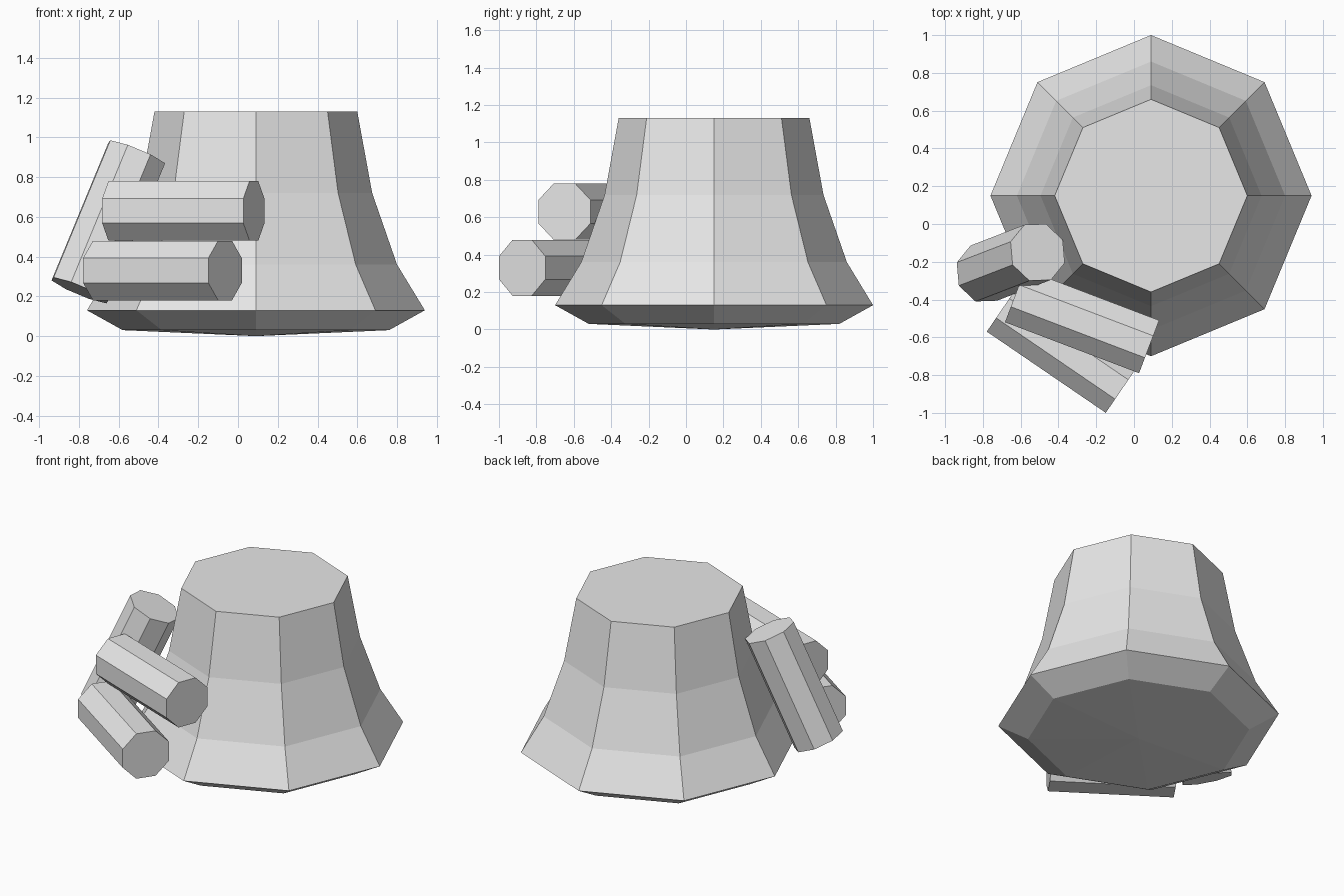
import bpy, bmesh, math
from mathutils import Vector

cube = bpy.data.objects.get("Cube")
if cube:
    bpy.data.objects.remove(cube, do_unlink=True)

SIDES = 8

grey = bpy.data.materials.new("plain_grey")
grey.use_nodes = True
grey.diffuse_color = (0.8, 0.8, 0.8, 1)
grey.node_tree.nodes["Principled BSDF"].inputs["Base Color"].default_value = (0.8, 0.8, 0.8, 1)


def add_object(name, bm):
    bmesh.ops.recalc_face_normals(bm, faces=bm.faces)
    mesh = bpy.data.meshes.new(name)
    bm.to_mesh(mesh)
    bm.free()
    mesh.materials.append(grey)
    obj = bpy.data.objects.new(name, mesh)
    bpy.context.collection.objects.link(obj)
    return obj


def add_ring(bm, radius, z, start=0.0):
    step = 2 * math.pi / SIDES
    return [bm.verts.new((radius * math.cos(start + i * step),
                          radius * math.sin(start + i * step), z))
            for i in range(SIDES)]


def bridge(bm, low, high):
    for i in range(SIDES):
        j = (i + 1) % SIDES
        bm.faces.new((low[i], low[j], high[j], high[i]))


# Flared stump with a flat top and a shallow pointed underside
def make_stump(name, centre, profile):
    bm = bmesh.new()
    rings = [add_ring(bm, r, z) for r, z in profile]
    for low, high in zip(rings, rings[1:]):
        bridge(bm, low, high)
    bm.faces.new(rings[-1])
    tip = bm.verts.new((0, 0, 0))
    for i in range(SIDES):
        bm.faces.new((tip, rings[0][(i + 1) % SIDES], rings[0][i]))
    add_object(name, bm).location = centre


# Eight-sided log between two end centres; roll turns it about its axis
def make_log(name, start, end, roll, radius=0.162):
    start, end = Vector(start), Vector(end)
    axis = end - start
    bm = bmesh.new()
    turn = math.atan2(axis.y, axis.x) + math.radians(roll)
    low = add_ring(bm, radius, 0, turn)
    high = add_ring(bm, radius, axis.length, turn)
    bridge(bm, low, high)
    bm.faces.new(low[::-1])
    bm.faces.new(high)
    spin = Vector((0, 0, 1)).rotation_difference(axis)
    for v in bm.verts:
        v.co = spin @ v.co
    add_object(name, bm).location = start


make_stump("stump", (0.09, 0.15, 0),
           [(0.67, 0.03), (0.85, 0.13), (0.71, 0.36), (0.585, 0.72), (0.51, 1.13)])
make_log("upper_log", (-0.63, -0.38, 0.63), (0.08, -0.65, 0.63), 22.5)
make_log("lower_log", (-0.695, -0.446, 0.33), (-0.065, -0.876, 0.33), 22.5)
make_log("leaning_log", (-0.795, -0.26, 0.23), (-0.51, -0.15, 0.92), 5)
